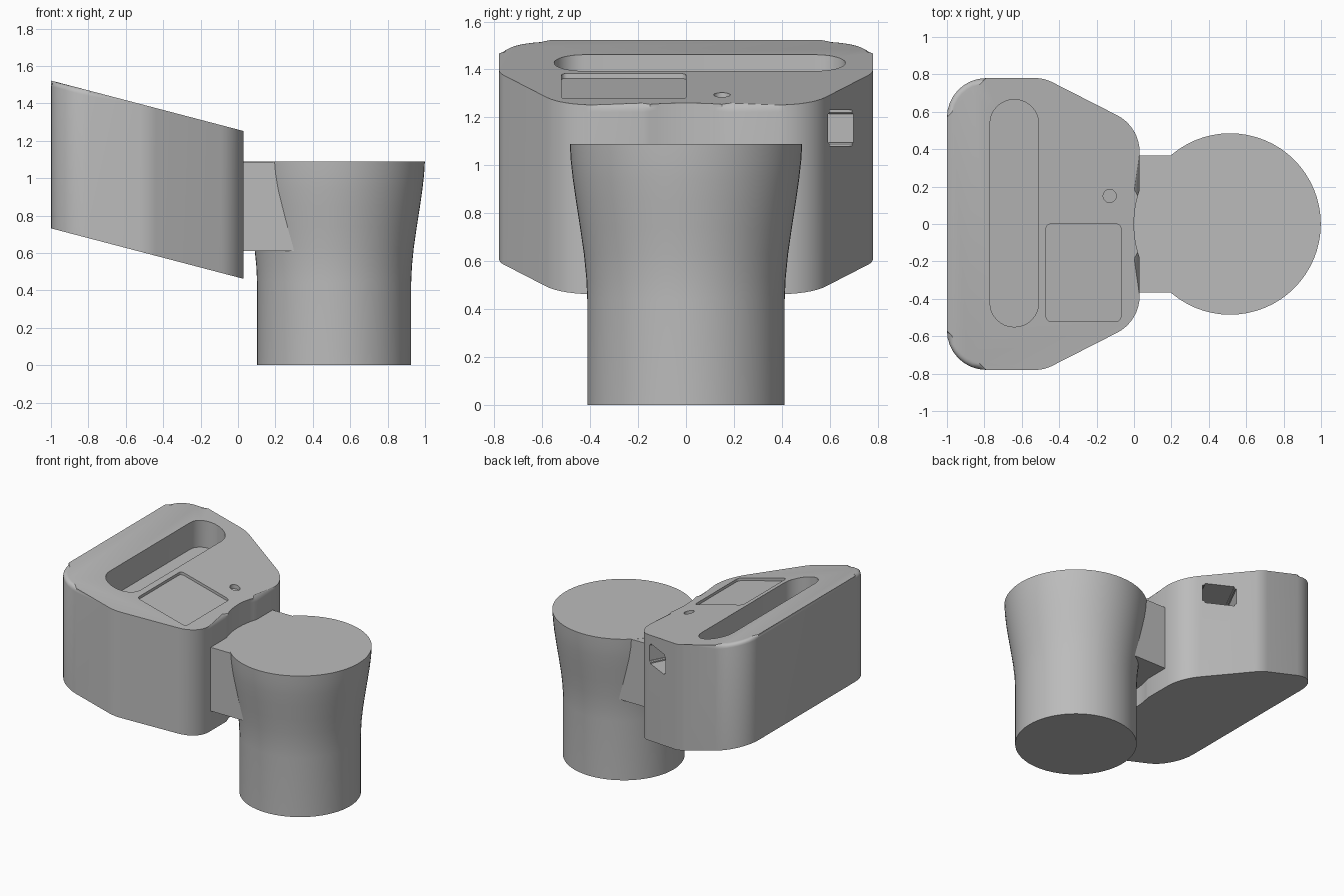
import bpy, bmesh, math
from mathutils import Vector

if "Cube" in bpy.data.objects:
    bpy.data.objects.remove(bpy.data.objects["Cube"])

SLOPE = -0.262          # tilt of the housing along x


def top_z(x):
    return 1.252 + SLOPE * (x - 0.03)


grey = bpy.data.materials.new("plain grey")
grey.use_nodes = True
colour = (0.5, 0.5, 0.5, 1)
grey.diffuse_color = colour
grey.node_tree.nodes["Principled BSDF"].inputs["Base Color"].default_value = colour


def make_object(name, bm):
    bmesh.ops.recalc_face_normals(bm, faces=bm.faces)
    mesh = bpy.data.meshes.new(name)
    bm.to_mesh(mesh)
    bm.free()
    mesh.materials.append(grey)
    obj = bpy.data.objects.new(name, mesh)
    bpy.context.collection.objects.link(obj)
    return obj


def smooth(obj):
    bpy.ops.object.select_all(action="DESELECT")
    obj.select_set(True)
    bpy.context.view_layer.objects.active = obj
    bpy.ops.object.shade_smooth_by_angle(angle=math.radians(32))


def fillet(corners, steps=8):
    """Round each (x, y, radius) corner of a closed outline."""
    out = []
    for i, (x, y, r) in enumerate(corners):
        p = Vector((x, y))
        if r == 0:
            out.append(p)
            continue
        a = (Vector(corners[i - 1][:2]) - p).normalized()
        b = (Vector(corners[(i + 1) % len(corners)][:2]) - p).normalized()
        half = a.angle(b) / 2
        centre = p + (a + b).normalized() * r / math.sin(half)
        start = p + a * r / math.tan(half) - centre
        end = p + b * r / math.tan(half) - centre
        sweep = start.angle_signed(end)
        for k in range(steps + 1):
            t = -sweep * k / steps
            c, s = math.cos(t), math.sin(t)
            out.append(centre + Vector((start.x * c - start.y * s, start.x * s + start.y * c)))
    return out


def rounded_box(x0, x1, y0, y1, r):
    return fillet([(x0, y0, r), (x1, y0, r), (x1, y1, r), (x0, y1, r)])


def sloped_prism(name, outline, low, high, bevel=0):
    """Upright prism whose ends follow the tilt, offset from the top plane."""
    bm = bmesh.new()
    lower = [bm.verts.new((p.x, p.y, top_z(p.x) + low)) for p in outline]
    upper = [bm.verts.new((p.x, p.y, top_z(p.x) + high)) for p in outline]
    n = len(outline)
    bm.faces.new(lower[::-1])
    lid = bm.faces.new(upper)
    for i in range(n):
        j = (i + 1) % n
        bm.faces.new((lower[i], lower[j], upper[j], upper[i]))
    if bevel:
        bmesh.ops.bevel(bm, geom=list(lid.edges), offset=bevel, segments=4,
                        profile=0.5, affect="EDGES", clamp_overlap=False)
    return make_object(name, bm)


def cut(target, cutter):
    mod = target.modifiers.new(cutter.name, "BOOLEAN")
    mod.operation = "DIFFERENCE"
    mod.solver = "EXACT"
    mod.object = cutter
    bpy.context.view_layer.objects.active = target
    bpy.ops.object.modifier_apply(modifier=mod.name)
    bpy.data.objects.remove(cutter)


# Housing: tapered outline with a shallow round notch facing the cup
half = [(0.03, 0.52, 0.22), (-0.48, 0.78, 0.2), (-1, 0.78, 0.21)]
outline = [(x, -y, r) for x, y, r in reversed(half)]
for k in range(-6, 7):
    y = 0.18 * k / 6
    outline.append((0.555 - math.sqrt(0.555 ** 2 - y * y), y, 0))
outline += half
housing = sloped_prism("housing", fillet(outline), -0.79, 0, bevel=0.03)

# Recesses in the sloping top
cut(housing, sloped_prism("slot_cutter", rounded_box(-0.77, -0.51, -0.55, 0.665, 0.128), -0.2, 0.2))
cut(housing, sloped_prism("panel_cutter", rounded_box(-0.47, -0.07, -0.52, 0, 0.025), -0.02, 0.2))
button = [Vector((-0.13 + 0.035 * math.cos(t), 0.15 + 0.035 * math.sin(t)))
          for t in (math.tau * k / 24 for k in range(24))]
cut(housing, sloped_prism("button_cutter", button, -0.03, 0.2))

# Window in the angled rear side
bm = bmesh.new()
bmesh.ops.create_cube(bm, size=1)
bmesh.ops.scale(bm, vec=(0.235, 0.6, 0.15), verts=bm.verts)
bmesh.ops.bevel(bm, geom=[e for e in bm.edges if abs(e.verts[0].co.y - e.verts[1].co.y) > 0.1],
                offset=0.015, segments=3, affect="EDGES")
window = make_object("window_cutter", bm)
window.rotation_euler.z = math.atan2(-0.26, 0.51)
window.location = (-0.22, 0.637, 1.155)
bpy.context.view_layer.update()
cut(housing, window)
smooth(housing)

# Cup: turned profile of (radius, height)
profile = [(0.412, 0), (0.412, 0.44), (0.416, 0.53), (0.426, 0.63), (0.442, 0.74),
           (0.459, 0.85), (0.472, 0.94), (0.481, 1.02), (0.485, 1.088)]
bm = bmesh.new()
SIDES = 64
rings = [[bm.verts.new((0.514 + r * math.cos(math.tau * k / SIDES),
                        r * math.sin(math.tau * k / SIDES), z)) for k in range(SIDES)]
         for r, z in profile]
for a, b in zip(rings, rings[1:]):
    for k in range(SIDES):
        j = (k + 1) % SIDES
        bm.faces.new((a[k], a[j], b[j], b[k]))
bm.faces.new(rings[0][::-1])
bm.faces.new(rings[-1])
smooth(make_object("cup", bm))

# Bridge block joining cup and housing
bm = bmesh.new()
bmesh.ops.create_cube(bm, size=1)
bmesh.ops.scale(bm, vec=(0.33, 0.73, 0.476), verts=bm.verts)
bmesh.ops.translate(bm, vec=(0.165, 0, 0.849), verts=bm.verts)
make_object("bridge", bm)
